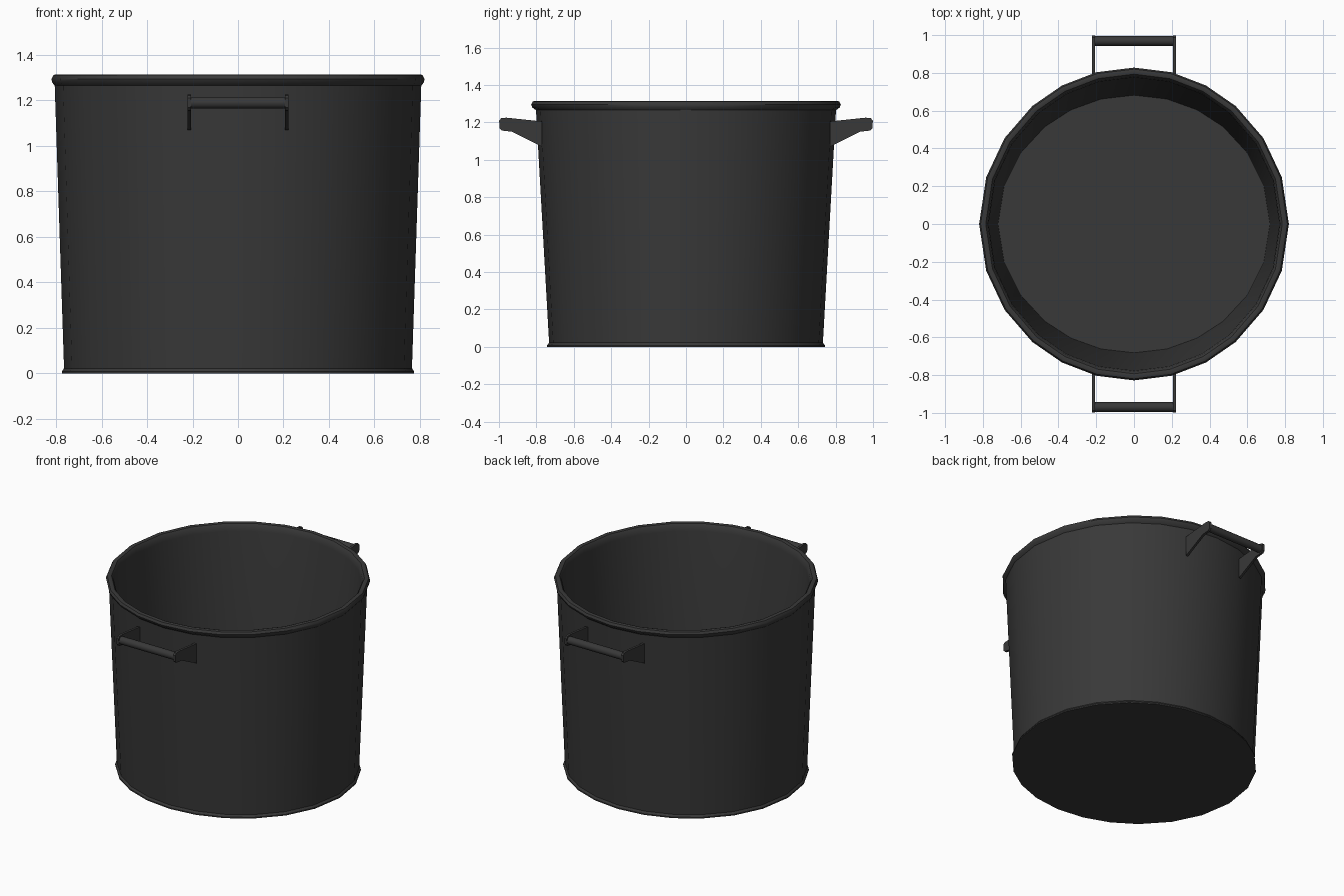
import bpy, bmesh, math

if "Cube" in bpy.data.objects:
    bpy.data.objects.remove(bpy.data.objects["Cube"])

mat = bpy.data.materials.new("dark_metal")
mat.diffuse_color = (0.04, 0.04, 0.04, 1)
mat.use_nodes = True
mat.node_tree.nodes["Principled BSDF"].inputs["Base Color"].default_value = mat.diffuse_color


def finish(name, bm):
    bmesh.ops.recalc_face_normals(bm, faces=bm.faces)
    me = bpy.data.meshes.new(name)
    bm.to_mesh(me)
    bm.free()
    ob = bpy.data.objects.new(name, me)
    bpy.context.collection.objects.link(ob)
    me.materials.append(mat)
    bpy.ops.object.select_all(action='DESELECT')
    ob.select_set(True)
    bpy.context.view_layer.objects.active = ob
    bpy.ops.object.shade_smooth_by_angle(angle=math.radians(35))
    return ob


# Pot: 24-sided, slightly oval towards the base (rx, ry, z per ring)
quarter = [0, 17.4, 33.3, 49, 62.3, 76]
angles = quarter + [90] + [180 - a for a in quarter[:0:-1]]
angles = angles + [a + 180 for a in angles]
rings = [
    (0.775, 0.742, 0.0), (0.775, 0.742, 0.008), (0.765, 0.732, 0.022),
    (0.806, 0.802, 1.265), (0.818, 0.822, 1.28), (0.820, 0.828, 1.295),
    (0.812, 0.820, 1.311), (0.800, 0.808, 1.315), (0.785, 0.793, 1.311),
    (0.774, 0.782, 1.295), (0.770, 0.776, 1.265), (0.720, 0.682, 0.03),
]
bm = bmesh.new()
loops = [[bm.verts.new((rx * math.cos(math.radians(a)),
                        ry * math.sin(math.radians(a)), z)) for a in angles]
         for rx, ry, z in rings]
n = len(angles)
for lo, hi in zip(loops, loops[1:]):
    for i in range(n):
        j = (i + 1) % n
        bm.faces.new((lo[i], lo[j], hi[j], hi[i]))
bm.faces.new(loops[0])   # underside
bm.faces.new(loops[-1])  # inside floor
finish("pot_body", bm)

# Handle brackets: tapered plates with rounded outer ends (y, z outline)
outline = [(0.77, 1.07), (0.93, 1.15), (0.985, 1.156), (0.997, 1.168),
           (0.999, 1.21), (0.988, 1.222), (0.96, 1.225), (0.77, 1.205)]


def bracket(name, x, side):
    bm = bmesh.new()
    f = bm.faces.new([bm.verts.new((x - 0.008, side * y, z)) for y, z in outline])
    ext = bmesh.ops.extrude_face_region(bm, geom=[f])
    verts = [v for v in ext["geom"] if isinstance(v, bmesh.types.BMVert)]
    bmesh.ops.translate(bm, verts=verts, vec=(0.016, 0, 0))
    finish(name, bm)


# Handle bars: round rods across the brackets
def bar(name, side):
    bm = bmesh.new()
    bmesh.ops.create_cone(bm, cap_ends=True, segments=12, radius1=0.026,
                          radius2=0.026, depth=0.42)
    ob = finish(name, bm)
    ob.rotation_euler = (0, math.pi / 2, 0)
    ob.location = (0, side * 0.969, 1.19)


for label, side in (("front", -1), ("back", 1)):
    bracket(label + "_handle_left_bracket", -0.215, side)
    bracket(label + "_handle_right_bracket", 0.215, side)
    bar(label + "_handle_bar", side)
